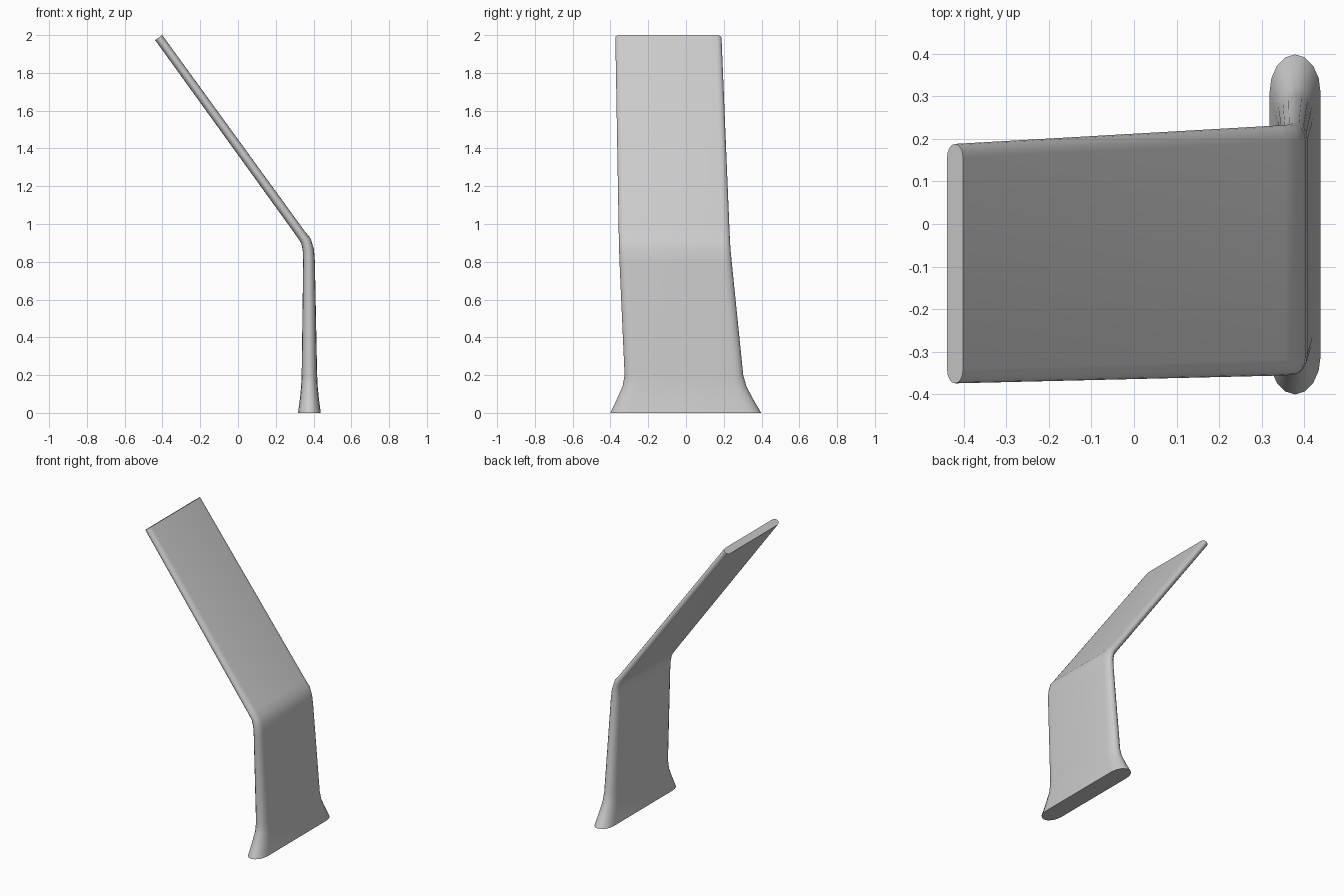
import bpy, bmesh, math
from mathutils import Vector

cube = bpy.data.objects.get("Cube")
if cube:
    bpy.data.objects.remove(cube, do_unlink=True)

# One plain material
grey = bpy.data.materials.new("light_grey")
grey.use_nodes = True
colour = (0.6, 0.6, 0.6, 1)
grey.diffuse_color = colour
grey.node_tree.nodes["Principled BSDF"].inputs["Base Color"].default_value = colour

# Cross-sections: x, z, front y, back y, half thickness, end length, tilt in degrees
SECTIONS = [
    (0.378, 0.00, -0.400, 0.398, 0.060, 0.090, 0),
    (0.378, 0.07, -0.367, 0.357, 0.051, 0.080, 0),
    (0.378, 0.14, -0.336, 0.320, 0.044, 0.070, 0),
    (0.378, 0.20, -0.325, 0.303, 0.041, 0.060, 0),
    (0.376, 0.80, -0.352, 0.242, 0.031, 0.045, 0),
    (0.373, 0.86, -0.354, 0.236, 0.030, 0.042, 12),
    (0.360, 0.91, -0.355, 0.233, 0.028, 0.040, 30),
    (0.333, 0.947, -0.356, 0.231, 0.025, 0.038, 35.8),
    (-0.420, 1.987, -0.374, 0.188, 0.023, 0.032, 35.8),
]
STEPS = 8


def section_ring(bm, x, z, front, back, half, end, tilt):
    """Long slot-shaped outline with elliptical ends, tilted about y."""
    across = Vector((math.cos(math.radians(tilt)), 0, math.sin(math.radians(tilt))))
    ring = []
    for side, edge in ((1, back), (-1, front)):
        for i in range(STEPS + 1):
            a = math.pi * i / STEPS
            y = edge - side * end * (1 - math.sin(a))
            offset = across * (side * half * math.cos(a))
            ring.append(bm.verts.new(Vector((x, y, z)) + offset))
    return ring


# Bent blade: loft the sections from the flared foot to the tip
bm = bmesh.new()
rings = [section_ring(bm, *s) for s in SECTIONS]
for low, high in zip(rings, rings[1:]):
    for i in range(len(low)):
        j = (i + 1) % len(low)
        bm.faces.new((low[i], low[j], high[j], high[i]))
bm.faces.new(rings[0])
bm.faces.new(rings[-1])
bmesh.ops.recalc_face_normals(bm, faces=bm.faces)

mesh = bpy.data.meshes.new("bent_blade")
bm.to_mesh(mesh)
bm.free()
mesh.materials.append(grey)
blade = bpy.data.objects.new("bent_blade", mesh)
bpy.context.collection.objects.link(blade)

# Smooth sides, sharp end caps
bpy.ops.object.select_all(action='DESELECT')
blade.select_set(True)
bpy.context.view_layer.objects.active = blade
bpy.ops.object.shade_smooth_by_angle(angle=math.radians(45))
